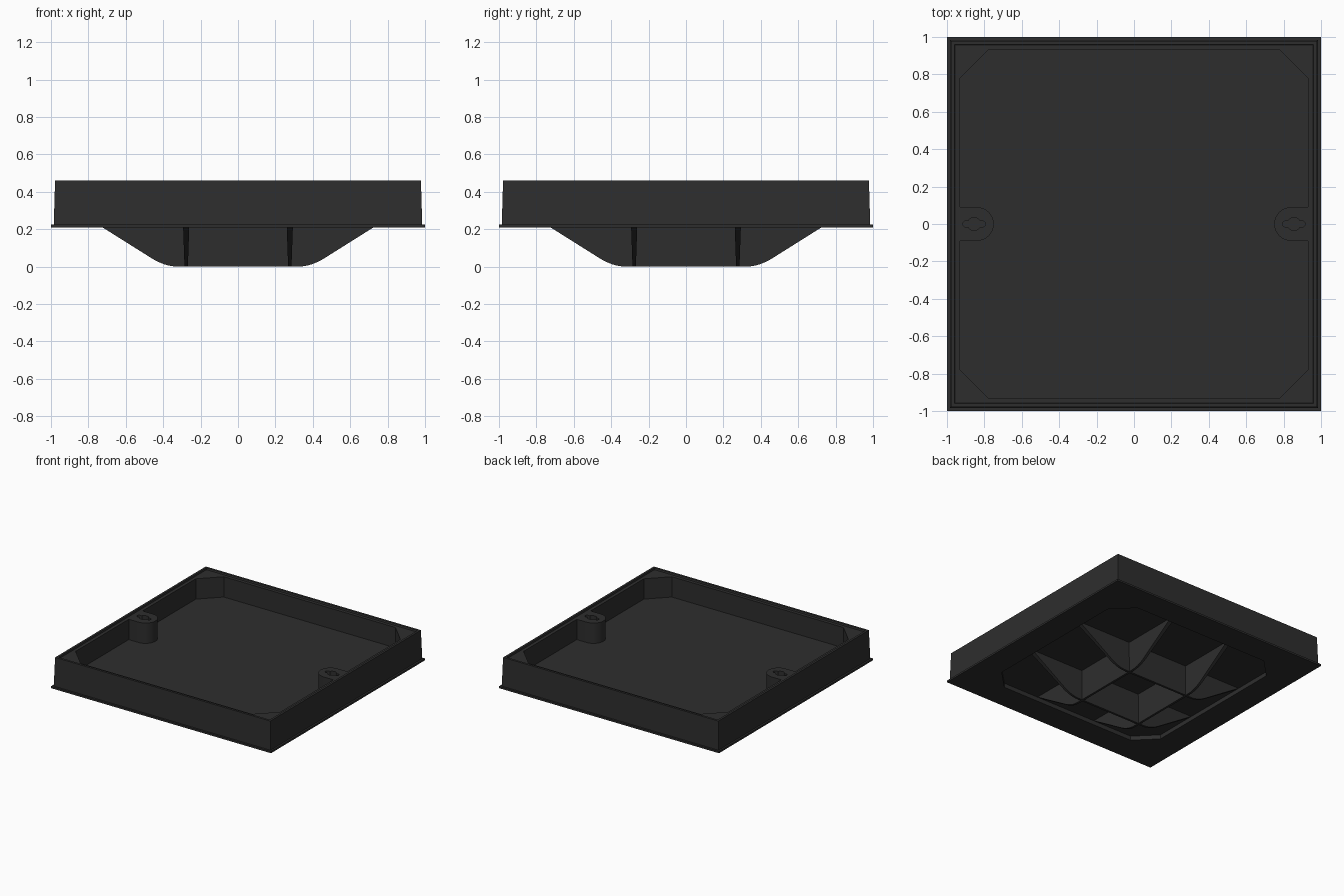
import bpy, bmesh, math

if "Cube" in bpy.data.objects:
    bpy.data.objects.remove(bpy.data.objects["Cube"])

black = bpy.data.materials.new("black plastic")
black.diffuse_color = (0.027, 0.027, 0.027, 1)
black.use_nodes = True
black.node_tree.nodes["Principled BSDF"].inputs["Base Color"].default_value = black.diffuse_color

FLANGE, LEDGE, RIM = 0.21, 0.447, 0.46
CEILING, FLOOR = 0.245, 0.28


def loft(name, rings):
    """Closed solid through rings of equal point count."""
    bm = bmesh.new()
    vs = [[bm.verts.new(p) for p in r] for r in rings]
    n = len(vs[0])
    for a, b in zip(vs, vs[1:]):
        for i in range(n):
            j = (i + 1) % n
            bm.faces.new((a[i], a[j], b[j], b[i]))
    bm.faces.new(vs[0][::-1])
    bm.faces.new(vs[-1])
    bmesh.ops.recalc_face_normals(bm, faces=bm.faces)
    me = bpy.data.meshes.new(name)
    bm.to_mesh(me)
    bm.free()
    me.materials.append(black)
    ob = bpy.data.objects.new(name, me)
    bpy.context.collection.objects.link(ob)
    return ob


def prism(name, pts, z0, z1):
    return loft(name, [[(x, y, z) for x, y in pts] for z in (z0, z1)])


def select(ob):
    bpy.ops.object.select_all(action='DESELECT')
    bpy.context.view_layer.objects.active = ob
    ob.select_set(True)


def cut(ob, cutter):
    m = ob.modifiers.new("cut", 'BOOLEAN')
    m.operation, m.solver, m.object = 'DIFFERENCE', 'EXACT', cutter
    select(ob)
    bpy.ops.object.modifier_apply(modifier=m.name)
    bpy.data.objects.remove(cutter)


def both_ends(pts):
    return pts + [(-x, -y) for x, y in pts]


def arc(cx, r, a0, a1, n):
    return [(cx + r * math.cos(math.radians(a0 + (a1 - a0) * i / n)),
             r * math.sin(math.radians(a0 + (a1 - a0) * i / n))) for i in range(n + 1)]


# tray body: flange, slightly drafted walls, thin rim and ledge
body = loft("tray_body", [
    [(sx * h, sy * h, z) for sx, sy in ((-1, -1), (1, -1), (1, 1), (-1, 1))]
    for h, z in ((1, FLANGE), (1, 0.225), (0.985, 0.225), (0.978, RIM), (0.96, RIM), (0.957, LEDGE))])

# inner pocket: chamfered corners, leaving a rounded screw boss at each side
side = [(0.93, -0.78), (0.93, -0.09)] + arc(0.84, 0.09, 270, 90, 16) + [(0.93, 0.09), (0.93, 0.78), (0.78, 0.93)]
side += [(-0.78, 0.93)]
cut(body, prism("pocket_cutter", both_ends(side), FLOOR, 0.6))

# shallow octagonal recess underneath
octagon = both_ends([(0.78, -0.62), (0.78, 0.62), (0.62, 0.78), (-0.62, 0.78)])
cut(body, prism("recess_cutter", octagon, 0.1, CEILING))

# keyhole slots in the screw bosses
for s in (-1, 1):
    cx = 0.855 * s
    slot = arc(cx + 0.045, 0.016, -90, 90, 8) + arc(cx - 0.045, 0.016, 90, 270, 8)
    cut(body, prism("slot_cutter", slot, LEDGE - 0.06, 0.6))
    cut(body, prism("hole_cutter", arc(cx, 0.035, 0, 345, 23), LEDGE - 0.06, 0.6))
select(body)
bpy.ops.object.shade_smooth_by_angle(angle=math.radians(30))

# crossing ribs below: sloped ends with a rounded toe, thinner at the bottom
half = [(0.788, 0.25), (0.47, 0.05)]
for i in range(1, 9):
    t = i / 8
    half.append(((1 - t) ** 2 * 0.47 + 2 * t * (1 - t) * 0.392 + t * t * 0.32, (1 - t) ** 2 * 0.05))
profile = half + [(-u, z) for u, z in reversed(half)]
for axis in "xy":
    for s in (-1, 1):
        rings = []
        for k in (-1, 1):
            ring = []
            for u, z in profile:
                v = 0.277 * s + k * (0.009 + 0.035 * z)
                ring.append((u, v, z) if axis == "x" else (v, u, z))
            rings.append(ring)
        rib = loft(f"rib_{axis}_{'low' if s < 0 else 'high'}", rings)
        select(rib)
        bpy.ops.object.shade_smooth_by_angle(angle=math.radians(30))
